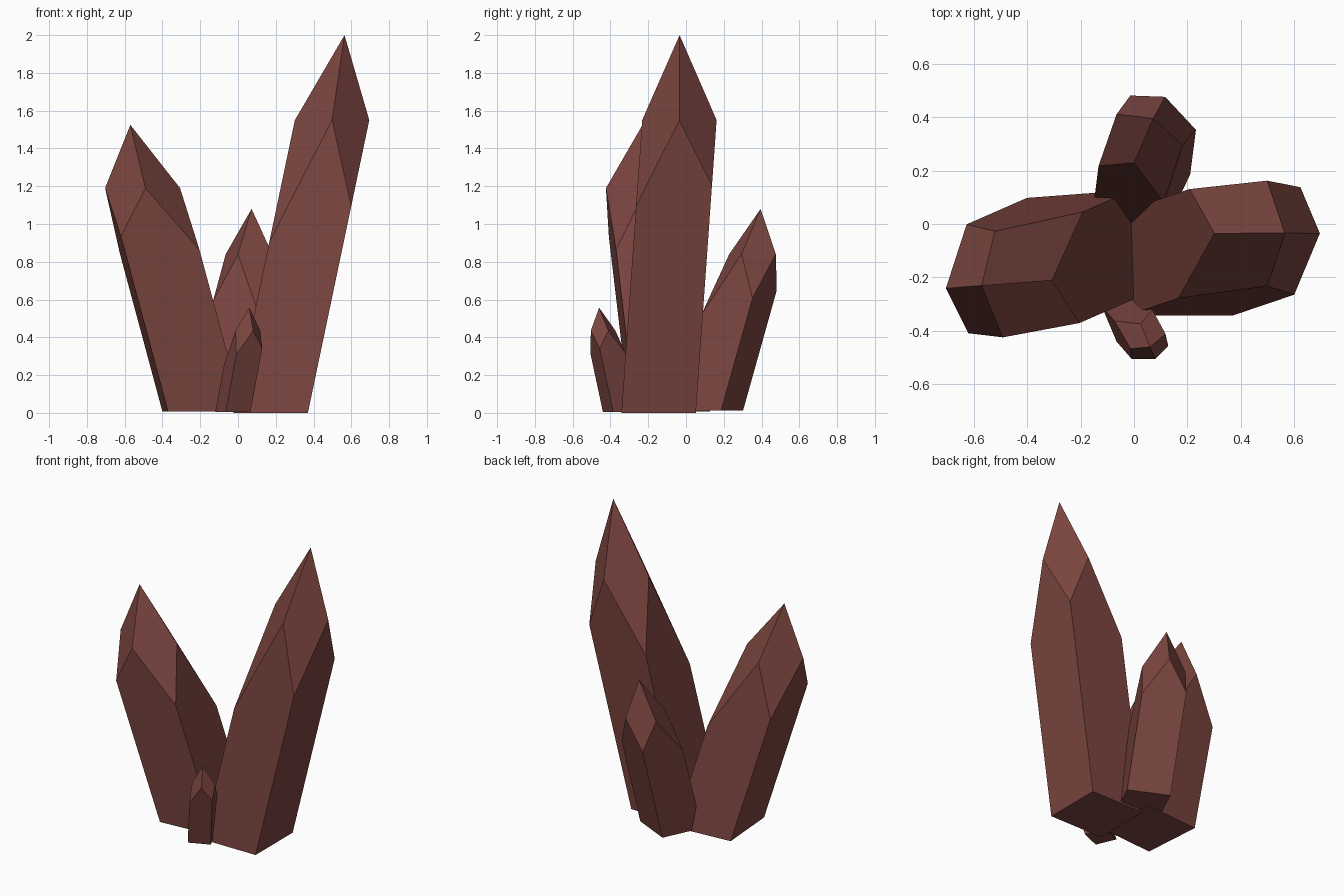
import bpy, bmesh, math
from mathutils import Vector

if "Cube" in bpy.data.objects:
    bpy.data.objects.remove(bpy.data.objects["Cube"])

mat = bpy.data.materials.new("red_brown_crystal")
mat.diffuse_color = (0.2, 0.06, 0.05, 1)
mat.use_nodes = True
mat.node_tree.nodes["Principled BSDF"].inputs["Base Color"].default_value = mat.diffuse_color


def crystal(name, base, z0, slope, ring_z, radius, angle, tip):
    """Leaning square prism, cut by four planes meeting at the tip."""
    a0 = math.radians(angle)
    tip = Vector(tip)

    def ring(z, r, offset):
        cx, cy = base[0] + slope[0] * z, base[1] + slope[1] * z
        return [Vector((cx + r * math.cos(a0 + offset + i * math.pi / 2),
                        cy + r * math.sin(a0 + offset + i * math.pi / 2), z))
                for i in range(4)]

    bm = bmesh.new()
    # leaning square column, flat on the ground
    low = [bm.verts.new(p) for p in ring(z0, radius * math.sqrt(2), math.pi / 4)]
    top = [bm.verts.new(p) for p in ring(tip.z + 0.5, radius * math.sqrt(2), math.pi / 4)]
    bm.faces.new(low[::-1])
    bm.faces.new(top)
    for i in range(4):
        j = (i + 1) % 4
        bm.faces.new((low[i], low[j], top[j], top[i]))
    # pointed cap: each plane trims one column edge into a kite facet
    s = ring(ring_z, radius, 0)
    for i in range(4):
        p, q = s[i], s[(i + 1) % 4]
        normal = (q - p).cross(tip - p).normalized()
        bmesh.ops.bisect_plane(bm, geom=bm.verts[:] + bm.edges[:] + bm.faces[:],
                               plane_co=tip, plane_no=normal, dist=1e-6, clear_outer=True)
        bmesh.ops.holes_fill(bm, edges=[e for e in bm.edges if e.is_boundary], sides=0)
    bmesh.ops.remove_doubles(bm, verts=bm.verts[:], dist=1e-3)
    bmesh.ops.recalc_face_normals(bm, faces=bm.faces[:])
    me = bpy.data.meshes.new(name)
    bm.to_mesh(me)
    bm.free()
    me.materials.append(mat)
    bpy.context.collection.objects.link(bpy.data.objects.new(name, me))


crystal("tall_right_crystal", (0.173, -0.145), 0, (0.2097, 0.071), 1.55, 0.197, 0, (0.564, -0.034, 2.0))
crystal("left_crystal", (-0.185, -0.085), 0.008, (-0.269, -0.118), 1.19, 0.199, 4.3, (-0.57, -0.23, 1.525))
crystal("back_crystal", (0.028, 0.117), 0.012, (0.036, 0.28), 0.84, 0.1365, -25.3, (0.072, 0.395, 1.08))
crystal("small_front_crystal", (-0.028, -0.346), 0.005, (0.185, -0.213), 0.435, 0.071, 22.8, (0.06, -0.46, 0.557))
